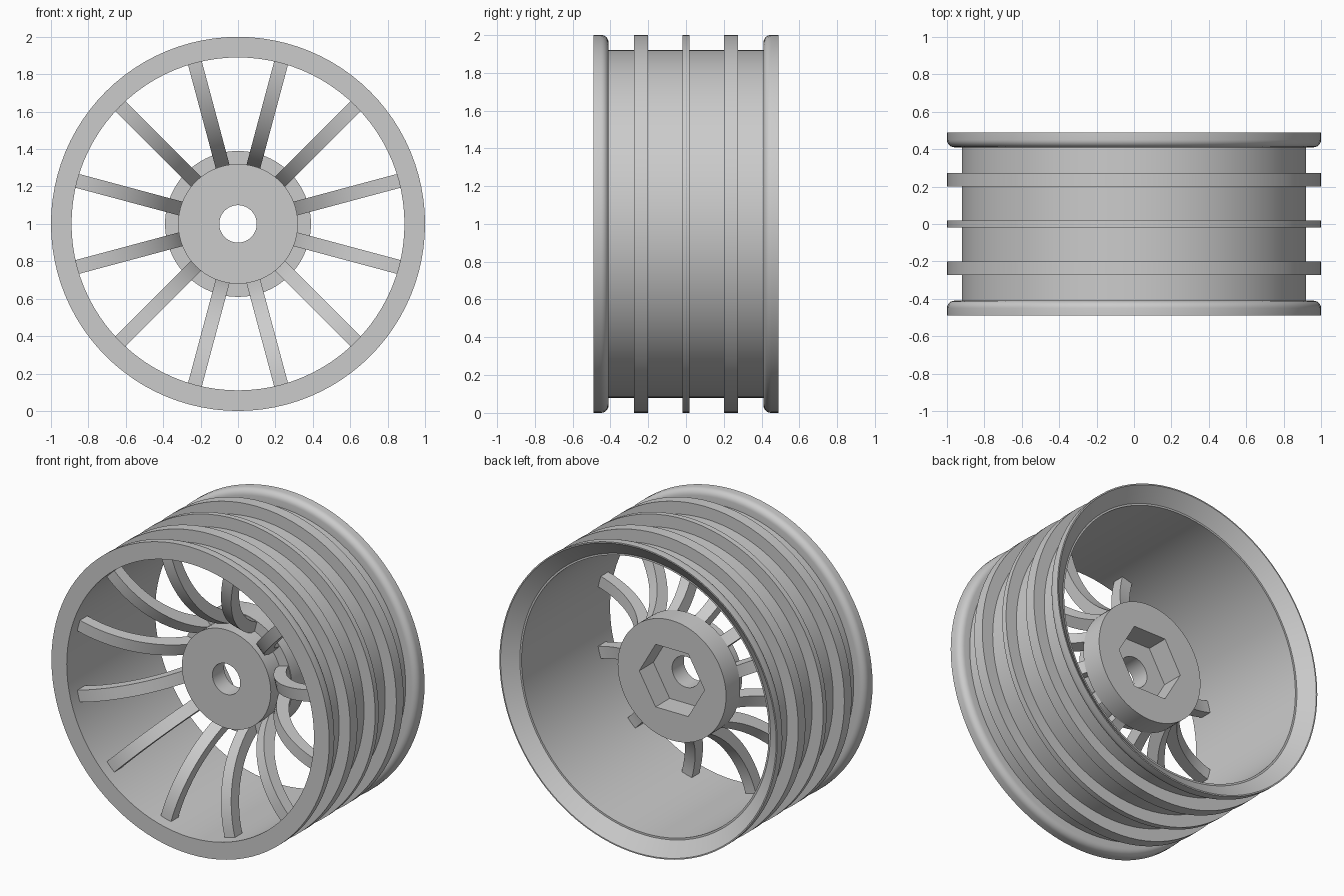
import bpy, bmesh
from math import sin, cos, pi, radians, sqrt
from mathutils import Matrix

SEG = 96          # segments around the axle
SPOKES = 12

cube = bpy.data.objects.get("Cube")
if cube:
    bpy.data.objects.remove(cube)

grey = bpy.data.materials.new("light_grey")
grey.use_nodes = True
colour = (0.6, 0.6, 0.6, 1)
grey.diffuse_color = colour
grey.node_tree.nodes["Principled BSDF"].inputs["Base Color"].default_value = colour


def make_object(name, mesh, angle=0):
    """Place a mesh on the axle, turned about it, with sharp edges kept."""
    obj = bpy.data.objects.new(name, mesh)
    bpy.context.collection.objects.link(obj)
    obj.matrix_world = Matrix.Translation((0, 0, 1)) @ Matrix.Rotation(angle, 4, 'Y')
    bpy.ops.object.select_all(action='DESELECT')
    obj.select_set(True)
    bpy.context.view_layer.objects.active = obj
    bpy.ops.object.shade_smooth_by_angle(angle=radians(30))
    return obj


def finish_mesh(name, bm):
    bmesh.ops.recalc_face_normals(bm, faces=bm.faces[:])
    mesh = bpy.data.meshes.new(name)
    bm.to_mesh(mesh)
    bm.free()
    mesh.materials.append(grey)
    return mesh


def loft_rings(bm, rings):
    """Join rings of points into a closed tube around the axle."""
    loops = [[bm.verts.new(p) for p in ring] for ring in rings]
    for a, b in zip(loops, loops[1:] + loops[:1]):
        for i in range(len(a)):
            j = (i + 1) % len(a)
            bm.faces.new((a[i], a[j], b[j], b[i]))


def circle(r, y):
    return [(r * cos(2 * pi * i / SEG), y, r * sin(2 * pi * i / SEG)) for i in range(SEG)]


def hexagon(r, y):
    """Hexagonal ring with corners on the x axis, sampled like the circles."""
    ring = []
    for i in range(SEG):
        a = 2 * pi * i / SEG
        d = r * cos(pi / 6) / cos(a % (pi / 3) - pi / 6)
        ring.append((d * cos(a), y, d * sin(a)))
    return ring


# Rim barrel: flanges with rounded inner corners, three ribs, flared back lip
BARREL, HALF, FLANGE, FILLET = 0.92, 0.49, 0.41, 0.04
corner = [(1 - FILLET + FILLET * cos(k * pi / 12), FLANGE + FILLET - FILLET * sin(k * pi / 12))
          for k in range(7)]
profile = [(0.89, -HALF), (1, -HALF)]
profile += [(r, -y) for r, y in corner] + [(BARREL, -FLANGE)]
for centre, half_width in ((-0.237, 0.037), (0, 0.018), (0.237, 0.037)):
    lo, hi = centre - half_width, centre + half_width
    profile += [(BARREL, lo), (1, lo), (1, hi), (BARREL, hi)]
profile += [(BARREL, FLANGE)] + corner[::-1]
profile += [(1, HALF), (0.992, HALF), (0.902, 0.42), (0.89, 0.42)]
bm = bmesh.new()
loft_rings(bm, [circle(r, y) for r, y in profile])
make_object("rim", finish_mesh("rim", bm))

# Hub: stepped disc, axle hole and hexagonal nut pocket at the back
bm = bmesh.new()
loft_rings(bm, [
    circle(0.1, -0.12), circle(0.32, -0.12), circle(0.32, 0), circle(0.39, 0),
    circle(0.39, 0.145), hexagon(0.235, 0.145), hexagon(0.235, 0), circle(0.1, 0),
])
make_object("hub", finish_mesh("hub", bm))

# Spoke: square bar bent along an arc from the rim back to the hub disc
BEND, HALF_BAR, TIP_R, TIP_Y, STEPS = 0.6, 0.038, 0.9, -0.375, 16
bm = bmesh.new()
sections = []
for k in range(STEPS + 1):
    t = radians(73) * k / STEPS
    section = []
    for side, depth in ((-1, -1), (1, -1), (1, 1), (-1, 1)):
        rad = BEND + depth * HALF_BAR
        section.append(bm.verts.new((TIP_R - rad * sin(t), TIP_Y + BEND - rad * cos(t),
                                     side * HALF_BAR)))
    sections.append(section)
for a, b in zip(sections, sections[1:]):
    for i in range(4):
        j = (i + 1) % 4
        bm.faces.new((a[i], a[j], b[j], b[i]))
bm.faces.new(sections[0])
bm.faces.new(sections[-1])
spoke_mesh = finish_mesh("spoke", bm)
for n in range(SPOKES):
    make_object(f"spoke_{n + 1}", spoke_mesh, 2 * pi * (n + 0.5) / SPOKES)
